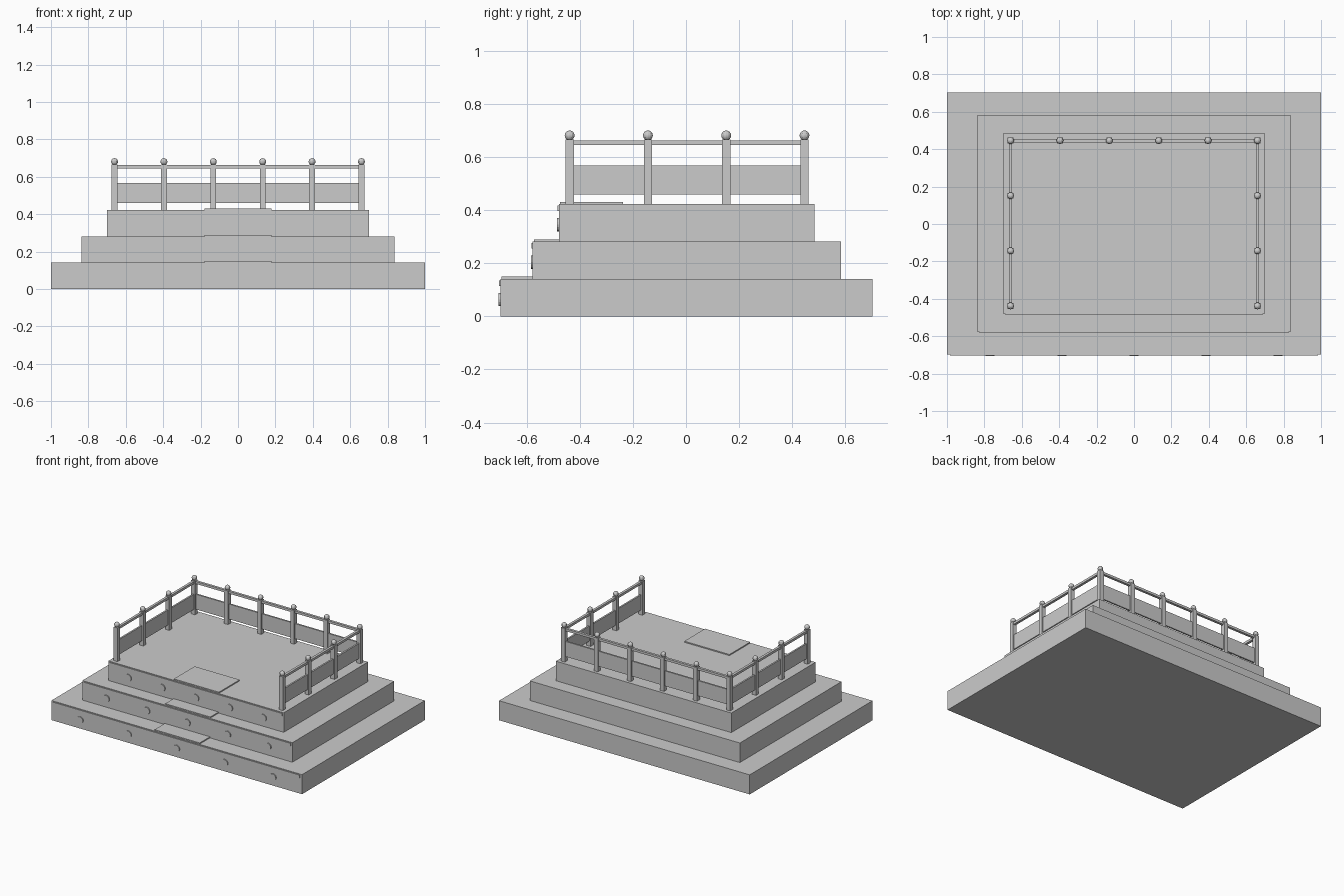
import bpy
import math

if "Cube" in bpy.data.objects:
    bpy.data.objects.remove(bpy.data.objects["Cube"], do_unlink=True)

GREY = (0.6, 0.6, 0.6, 1)
stone = bpy.data.materials.new("plain grey")
stone.use_nodes = True
stone.diffuse_color = GREY
stone.node_tree.nodes["Principled BSDF"].inputs["Base Color"].default_value = GREY


def finish(name):
    ob = bpy.context.object
    ob.name = name
    ob.data.materials.append(stone)
    return ob


def box(name, x, y, z):
    """Box spanning three (low, high) ranges."""
    spans = (x, y, z)
    bpy.ops.mesh.primitive_cube_add(size=1, location=[(a + b) / 2 for a, b in spans])
    ob = finish(name)
    ob.scale = [b - a for a, b in spans]
    bpy.ops.object.transform_apply(location=False, rotation=False, scale=True)
    return ob


def around(c, width):
    return (c - width / 2, c + width / 2)


# Stepped platform: half width, front, back of each tier
STEP = 0.141
tiers = [(1.0, -0.698, 0.702), (0.838, -0.577, 0.583), (0.70, -0.478, 0.483)]
for i, (half, front, back) in enumerate(tiers):
    base, top = i * STEP, (i + 1) * STEP
    box(f"tier_{i + 1}", (-half, half), (front, back), (base, top))

    # Trim strip along the front edge
    box(f"trim_{i + 1}", (-half * 0.985, half * 0.985),
        (front - 0.005, front + 0.01), (top - 0.026, top - 0.006))

    # Tread plate in the middle of the step
    box(f"tread_plate_{i + 1}", (-0.18, 0.18),
        (front + 0.004, front + 0.24), (top - 0.01, top + 0.008))

    # Round studs on the front face
    for k in range(-2, 3):
        bpy.ops.mesh.primitive_cylinder_add(
            vertices=16, radius=0.025, depth=0.02,
            location=(k * half * 0.385, front + 0.003, base + 0.063),
            rotation=(math.pi / 2, 0, 0))
        finish(f"stud_{i + 1}_{k + 3}")

# Railing on the back and both sides
DECK = 3 * STEP
SIDE, FRONT, BACK = 0.66, -0.438, 0.446
posts = [(-SIDE + k * SIDE * 2 / 5, BACK) for k in range(6)]
posts += [(s * SIDE, FRONT + k * (BACK - FRONT) / 3) for s in (-1, 1) for k in range(3)]
for n, (x, y) in enumerate(posts):
    box(f"post_{n + 1}", around(x, 0.031), around(y, 0.031), (DECK, 0.665))
    bpy.ops.mesh.primitive_uv_sphere_add(segments=12, ring_count=8, radius=0.0185,
                                         location=(x, y, 0.681))
    finish(f"post_ball_{n + 1}")

# Handrails and infill panels
for part, thick, z in (("handrail", 0.018, (0.645, 0.662)), ("panel", 0.012, (0.459, 0.568))):
    box(f"back_{part}", (-SIDE, SIDE), around(BACK, thick), z)
    for side, s in (("left", 1), ("right", -1)):
        box(f"{side}_{part}", around(s * SIDE, thick), (FRONT, BACK), z)
